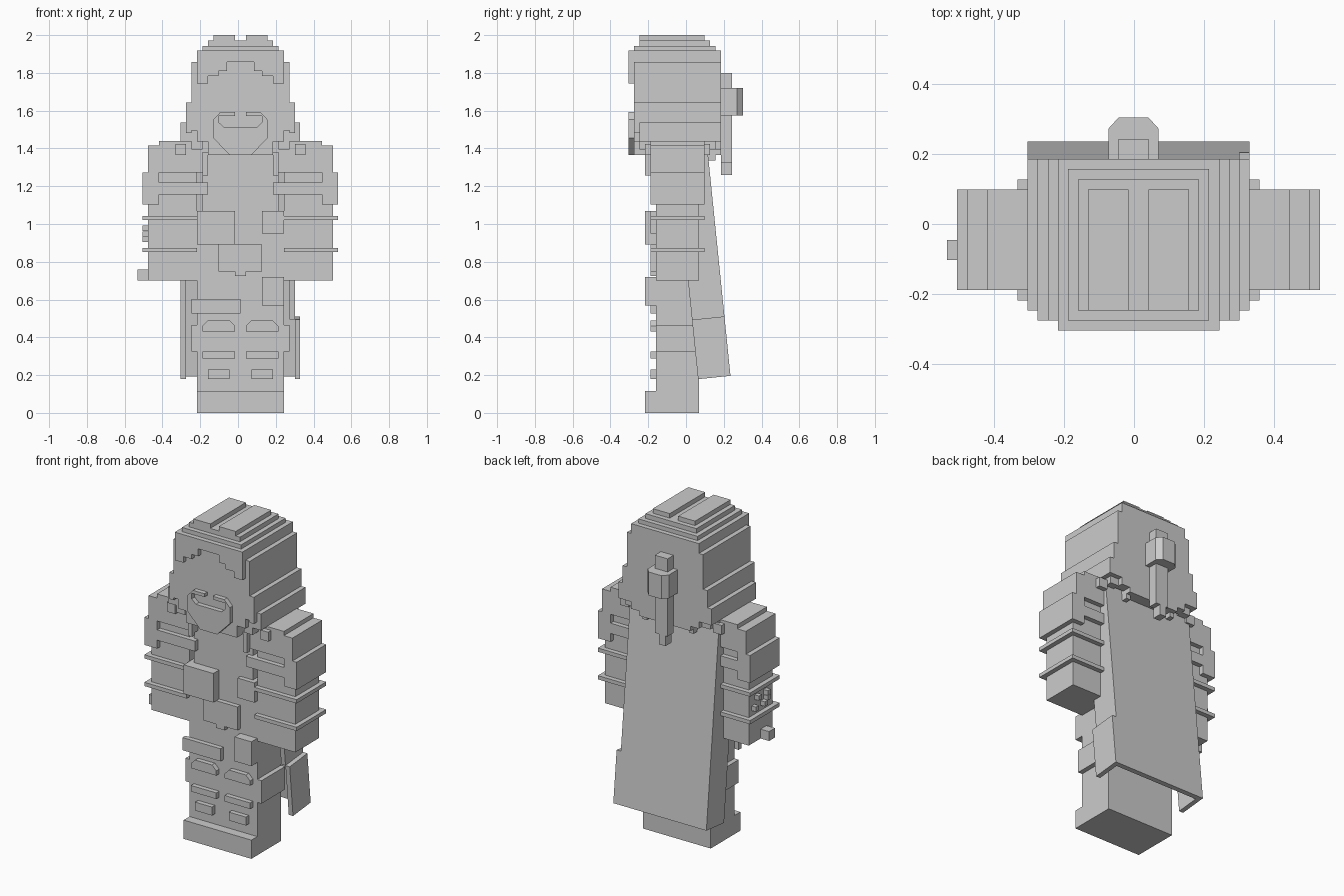
import bpy, bmesh, math
from mathutils import Vector

U = 0.02875                        # size of one block unit
ORIGIN = Vector((0.013, -0.045, 0))  # body centre line

cube = bpy.data.objects.get("Cube")
if cube:
    bpy.data.objects.remove(cube, do_unlink=True)

stone = bpy.data.materials.new("plain grey")
stone.use_nodes = True
grey = (0.6, 0.6, 0.6, 1)
stone.diffuse_color = grey
stone.node_tree.nodes["Principled BSDF"].inputs["Base Color"].default_value = grey


def finish(name, bm):
    bmesh.ops.recalc_face_normals(bm, faces=bm.faces)
    mesh = bpy.data.meshes.new(name)
    bm.to_mesh(mesh)
    bm.free()
    mesh.materials.append(stone)
    obj = bpy.data.objects.new(name, mesh)
    obj.location = ORIGIN
    bpy.context.collection.objects.link(obj)
    return obj


def add_box(bm, x, y, z):
    verts = bmesh.ops.create_cube(bm, size=1)["verts"]
    for v in verts:
        v.co = [U * (lo + (hi - lo) * (c + 0.5)) for c, (lo, hi) in zip(v.co, (x, y, z))]


def boxes(name, *blocks, mirror=False):
    """Blocks given as x, y and z ranges; mirror repeats them on the other side."""
    bm = bmesh.new()
    for x, y, z in blocks:
        add_box(bm, x, y, z)
        if mirror:
            add_box(bm, (-x[1], -x[0]), y, z)
    return finish(name, bm)


def slab(x, y, z):
    """Block centred on the body with half width x."""
    return (-x, x), y, z


def prism(name, outline, span, axes="xz", mirror=False, shift=0):
    """Extrude an outline along the axis that is not named in axes."""
    bm = bmesh.new()
    third = ({0, 1, 2} - {"xyz".index(a) for a in axes}).pop()
    for side in ((1, -1) if mirror else (1,)):
        rings = []
        for depth in span:
            ring = []
            for a, b in outline:
                co = [0, 0, 0]
                co["xyz".index(axes[0])] = U * (side * a + shift)
                co["xyz".index(axes[1])] = U * b
                co[third] = U * depth
                ring.append(bm.verts.new(co))
            rings.append(ring)
            bm.faces.new(ring)
        n = len(outline)
        for i in range(n):
            j = (i + 1) % n
            bm.faces.new((rings[0][i], rings[0][j], rings[1][j], rings[1][i]))
    return finish(name, bm)


# common depth ranges
BODY, SLEEVE, HEAD = (-4, 4), (-5, 5), (-8, 8)
RAISED, BULKY = (-5, -4), (-6, -4)

# legs, torso and boots
boxes("boots", slab(8, (-6, 4), (0, 4)))
boxes("body", slab(8, BODY, (4, 37.2)), slab(9, BODY, (11.3, 16.2)))
boxes("chest", slab(7, (-4, 5), (37, 47.5)))

# trim on the front of the clothes
boxes("boot_buckles", ((2, 6), RAISED, (6.2, 8)), mirror=True)
boxes("shin_strips", ((1, 7), RAISED, (10, 11.3)), mirror=True)
prism("knee_caps", [(1, 15), (7, 15), (7, 16), (6, 17), (2, 17), (1, 16)], RAISED, mirror=True)
boxes("belt_strip", ((-9, 0), RAISED, (18.3, 21)))
boxes("hip_pouch", ((4, 8), BULKY, (19.8, 25)))
boxes("chest_pouch", ((4, 8), RAISED, (33, 37.2)))
boxes("chest_flap", ((-8, -1), BULKY, (31, 37.2)))
boxes("waist_plate", ((-4, 4), RAISED, (26, 31)), ((-1, 1), RAISED, (25.2, 26)))

# arms with layered sleeves
boxes("arms", ((8, 17), BODY, (24.4, 49)), mirror=True)
boxes("sleeves",
      ((6, 15), SLEEVE, (49, 50.1)),
      ((6, 17), SLEEVE, (44.3, 49.2)),
      ((6, 17), SLEEVE, (40.2, 42.4)),
      ((15, 18), SLEEVE, (38.4, 44.3)), mirror=True)
boxes("cuff_bands", *[((8, 18), SLEEVE, (z, z + 0.8)) for z in (29.6, 35.5)], mirror=True)
boxes("arm_studs", *[((-18, -17), (y, y + 1), (z, z + 1))
                     for y, z in ((-2, 33.5), (1, 33.5), (-1, 31.5), (2, 31.5), (-2, 32.4))])
boxes("hand_knob", ((-19, -17), (-2, 0), (24.4, 26.4)))

# head with stepped crown and side hair
boxes("head", slab(8, HEAD, (50, 66.7)), slab(6, HEAD, (47.5, 50)))
boxes("hair_crown",
      slab(7, (-8, 7), (66.7, 67.6)),
      slab(6, (-7, 6), (67.6, 68.6)))
boxes("crown_ridges", ((2 - 1, 5), (-7, 5), (68.6, 69.56)), mirror=True)
boxes("side_hair",
      ((8, 9), HEAD, (52, 64.6)),
      ((9, 10), HEAD, (51.5, 57.2)),
      ((8, 11), (-7, 8), (50, 53.5)), mirror=True)
boxes("hair_tips",
      ((10, 12), (-6, 6), (47.5, 49.5)),
      ((7, 9), (-7, -5), (48.5, 50)),
      ((6, 7), (-6, -5), (43.7, 48)),
      ((8, 10), (5, 7), (48.5, 50)),
      ((6, 8), (6, 8), (48.5, 50)),
      ((5, 6), (5, 7), (46.5, 47.5)), mirror=True)

# fringe arch and chin plate
prism("hair_fringe", [(0, 66.7), (8, 66.7), (8, 60.7), (6, 60.7), (6, 62), (4, 62),
                      (4, 63), (2.5, 63), (2.5, 64.6), (0, 64.6)], (-9, -8), mirror=True)
prism("beard", [(0, 52.6), (3, 52.6), (4, 53.5), (4, 54.7), (1, 54.7), (1, 55.4),
                (3.7, 55.4), (5, 54), (5, 50.6), (2, 47.5), (0, 47.5)], (-9, -8), mirror=True)

# tied hair at the back
boxes("pony_tail",
      ((-2, 1), (8, 10), (46, 62.6)),
      ((-1.5, 0), (8, 10), (43.8, 46)))
prism("hair_knot", [(-2.5, 8), (2.5, 8), (2.5, 11), (1.5, 12.1), (-1.5, 12.1), (-2.5, 11)],
      (54.8, 59.8), axes="xy", shift=-0.5)

# tilted cape with side walls
LENGTH = 43.1
cape = boxes("cape",
             ((-11, 10), (-1, 0), (-LENGTH, 0)),
             ((-11, -10), (-6, 0), (-LENGTH, 0)),
             ((9, 10), (-6, 0), (-LENGTH + 11, 0)),
             ((10, 11), (-6, 0), (-LENGTH, -LENGTH + 11)))
cape.rotation_euler.x = math.radians(5.8)
cape.location = ORIGIN + U * Vector((0, 5.4, 49.7))
